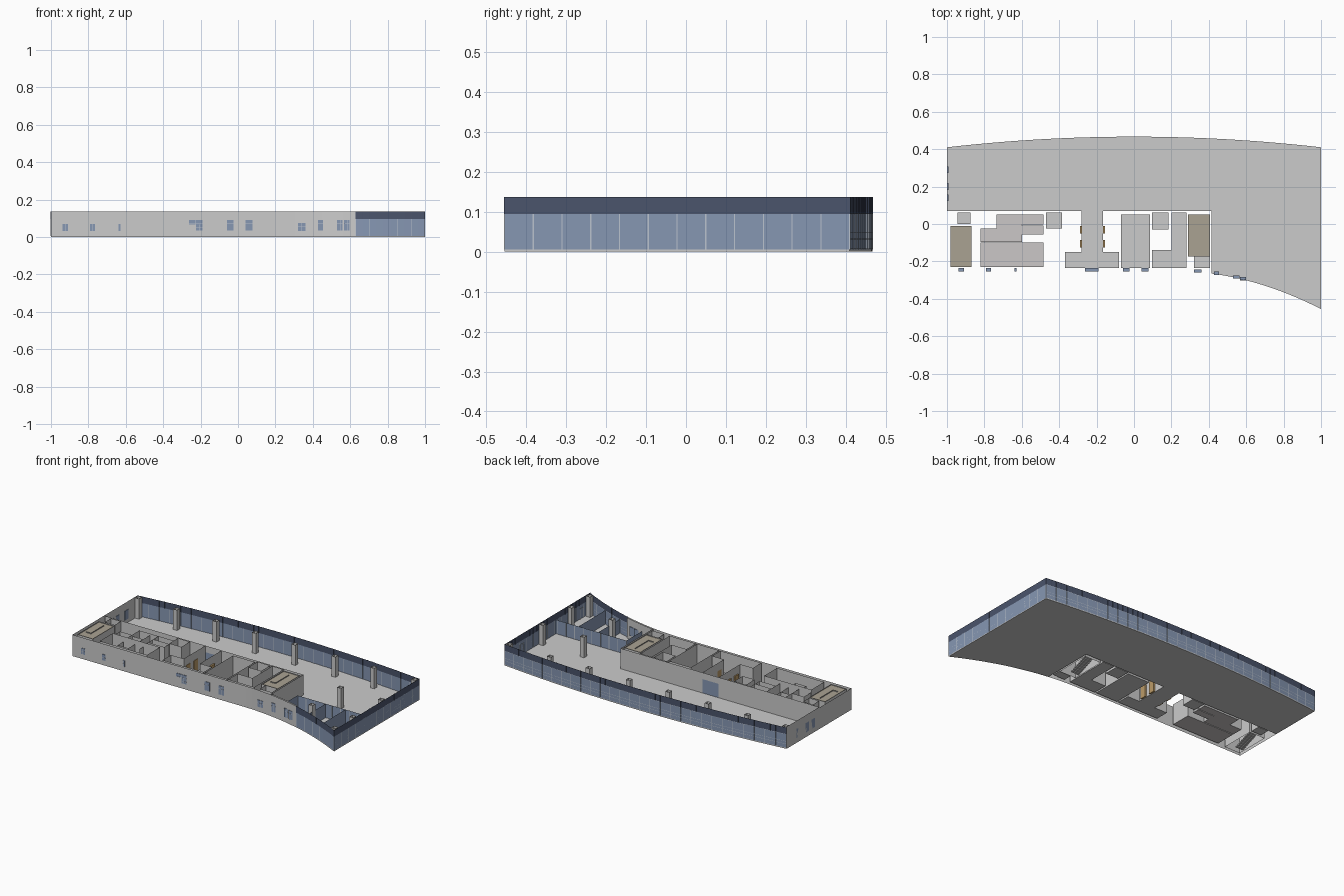
import bpy, bmesh

if "Cube" in bpy.data.objects:
    bpy.data.objects.remove(bpy.data.objects["Cube"])

TOP, SILL, BAND = 0.137, 0.006, 0.095


def material(name, rgb):
    m = bpy.data.materials.new(name)
    m.diffuse_color = (*rgb, 1)
    m.use_nodes = True
    m.node_tree.nodes["Principled BSDF"].inputs["Base Color"].default_value = m.diffuse_color
    return m


GLASS = material("light_glass", (0.24, 0.31, 0.45))
DARK = material("dark_glass", (0.07, 0.09, 0.15))
FRAME = material("pale_frame", (0.50, 0.55, 0.62))
TILE = material("pale_tile", (0.60, 0.57, 0.57))
BEIGE = material("beige_landing", (0.40, 0.36, 0.29))
WOOD = material("wood", (0.50, 0.33, 0.14))


def back(x):
    return 0.41 + 0.057 * (1 - x * x)


def front(x):
    return -0.25 - 0.32 * max(0, x - 0.2) ** 2


def span(a, b, n):
    return [a + (b - a) * i / n for i in range(n + 1)]


def make(name, build, mat=None):
    bm = bmesh.new()
    build(bm)
    me = bpy.data.meshes.new(name)
    bm.to_mesh(me)
    bm.free()
    ob = bpy.data.objects.new(name, me)
    bpy.context.collection.objects.link(ob)
    if mat:
        me.materials.append(mat)
    return ob


def sheet(bm, pts, z0, z1, closed=False):
    """Upright wall surface along a path."""
    lo = [bm.verts.new((x, y, z0)) for x, y in pts]
    hi = [bm.verts.new((x, y, z1)) for x, y in pts]
    n = len(pts)
    for i in range(n if closed else n - 1):
        j = (i + 1) % n
        bm.faces.new((lo[i], lo[j], hi[j], hi[i]))


def plate(bm, pts, z):
    bm.faces.new([bm.verts.new((x, y, z)) for x, y in pts])


def box(bm, x0, x1, y0, y1, z0, z1):
    pts = [(x0, y0), (x1, y0), (x1, y1), (x0, y1)]
    sheet(bm, pts, z0, z1, True)
    plate(bm, pts, z1)
    plate(bm, pts[::-1], z0)
    bmesh.ops.remove_doubles(bm, verts=bm.verts, dist=1e-6)


def rect(x0, x1, y0, y1):
    return [(x0, y0), (x1, y0), (x1, y1), (x0, y1)]


# Main floor slab
back_arc = [(x, back(x)) for x in span(-1, 1, 56)]
right_side = [(1, y) for y in span(back(1), front(1), 24)]
front_glass = [(x, front(x)) for x in span(1, 0.63, 10)]
front_curve = [(x, front(x)) for x in span(0.63, 0.2, 12)]
hall = back_arc + right_side[1:] + front_glass[1:] + \
    [p for p in front_curve[1:] if p[0] > 0.415] + [(0.415, front(0.415)), (0.415, 0.07), (-1, 0.07)]


def slab(bm):
    plate(bm, hall, SILL)
    plate(bm, hall[::-1], 0.001)
    sheet(bm, hall, 0.001, SILL, True)


make("floor_slab", slab)

# Solid outer wall and the inner wall of the hall
make("outer_wall", lambda bm: sheet(
    bm, front_curve + [(-1, -0.25), (-1, 0.41)], 0, TOP))
make("curved_inner_wall", lambda bm: sheet(
    bm, [(x, front(x) + 0.01) for x in span(0.63, 0.415, 6)], SILL, TOP))


def hall_wall(bm):
    sheet(bm, [(0.415, front(0.415)), (0.415, 0.07), (-0.165, 0.07)], SILL, TOP)
    sheet(bm, [(-0.28, 0.07), (-0.995, 0.07), (-0.995, 0.40)], SILL, TOP)
    sheet(bm, [(-0.28, 0.07), (-0.165, 0.07)], BAND, TOP)


make("hall_wall", hall_wall)
make("hall_glass_door", lambda bm: sheet(bm, [(-0.28, 0.07), (-0.165, 0.07)], SILL, BAND), GLASS)

# Glazed facade: light lower band, dark upper band
facade = back_arc + right_side[1:] + front_glass[1:]
make("facade_lower_glass", lambda bm: sheet(bm, facade, SILL, BAND), GLASS)
make("facade_upper_glass", lambda bm: sheet(bm, facade, BAND, TOP), DARK)


def mullions(z0, z1, step):
    def build(bm):
        for x, y in facade[::step]:
            x = min(x, 0.999)
            sheet(bm, rect(x - 0.0012, x + 0.0012, y - 0.0015, y + 0.0015), z0, z1, True)
    return build


make("lower_mullions", mullions(SILL, BAND, 2), FRAME)
make("upper_mullions", mullions(BAND, TOP, 1), DARK)


def rails(bm):
    out = [(min(x * 1.001, 1), y + (0.001 if y > 0.4 else 0)) for x, y in facade]
    for z in (0.0075, 0.032, 0.049, BAND):
        sheet(bm, out, z - 0.001, z + 0.001)
    for y in (-0.37, 0.235):
        for dy in (-0.018, 0.018):
            box(bm, 0.998, 1, y + dy - 0.001, y + dy + 0.001, SILL, 0.073)
        box(bm, 0.998, 1, y - 0.018, y + 0.018, 0.071, 0.073)


make("facade_rails", rails, FRAME)

# Hollow columns
spots = [(x, 0.39) for x in (-0.98, -0.71, -0.43, -0.15, 0.13, 0.415, 0.69, 0.98)]
spots += [(x, y) for x in (0.69, 0.98) for y in (0.055, -0.235)] + [(0.98, -0.42)]


def columns(bm):
    for x, y in spots:
        sheet(bm, rect(x - 0.014, x + 0.014, y - 0.014, y + 0.014), SILL, TOP, True)


make("columns", columns)

# Glazed offices in the right corner


def offices(bm):
    sheet(bm, [(0.5, front(0.5)), (0.5, -0.11), (1, -0.11)], SILL, BAND)
    for x in (0.7, 0.84):
        sheet(bm, [(x, front(x)), (x, -0.11)], SILL, BAND)


def office_posts(bm):
    for x in span(0.5, 0.99, 8):
        sheet(bm, rect(x - 0.002, x + 0.002, -0.112, -0.108), SILL, BAND, True)


make("office_partitions", offices, GLASS)
make("office_posts", office_posts, FRAME)

# Service rooms: open-topped shells with floors
rooms = {
    "lobby_left": rect(-0.945, -0.875, 0, 0.062),
    "closet_left": rect(-0.47, -0.385, -0.025, 0.062),
    "entrance_hall": [(-0.28, 0.07), (-0.28, -0.15), (-0.37, -0.15), (-0.37, -0.235),
                      (-0.08, -0.235), (-0.08, -0.15), (-0.165, -0.15), (-0.165, 0.07)],
    "middle_room": rect(-0.07, 0.085, -0.235, 0.05),
    "closet_right": rect(0.095, 0.185, -0.03, 0.062),
    "bent_room": [(0.2, 0.062), (0.2, -0.14), (0.095, -0.14), (0.095, -0.235),
                  (0.28, -0.235), (0.28, 0.062)],
    "lobby_right": rect(0.32, 0.405, -0.235, -0.175),
}
for name, pts in rooms.items():
    def shell(bm):
        plate(bm, pts, 0.004)
        if name == "entrance_hall":
            sheet(bm, pts, 0.004, TOP)
        else:
            sheet(bm, pts, 0.004, TOP, True)
    make(name, shell)

# Washrooms: tiled floors with partitions
wash = [rect(-0.82, -0.485, -0.23, -0.10), rect(-0.735, -0.60, -0.095, 0.05),
        rect(-0.82, -0.735, -0.095, -0.025), rect(-0.60, -0.485, -0.055, -0.008),
        rect(-0.60, -0.485, -0.003, 0.05)]


def wash_floor(bm):
    for pts in wash:
        plate(bm, pts, 0.005)


def wash_walls(bm):
    for pts in wash:
        sheet(bm, pts, 0.005, TOP if pts is wash[0] else 0.12, True)
    sheet(bm, [(-0.66, 0.05), (-0.66, -0.17), (-0.735, -0.17), (-0.735, -0.11)], 0.005, 0.11)
    sheet(bm, [(-0.60, -0.10), (-0.60, -0.14)], 0.005, 0.11)
    sheet(bm, [(-0.735, -0.02), (-0.66, -0.02)], 0.005, 0.11)


make("washroom_floor", wash_floor, TILE)
make("washroom_walls", wash_walls)

# Stair shafts: shell, beige top landing, steps below
for side, (x0, x1, y0, y1) in {"left": (-0.98, -0.87, -0.23, -0.01),
                               "right": (0.29, 0.405, -0.175, 0.05)}.items():
    make(f"stair_shaft_{side}", lambda bm: sheet(bm, rect(x0, x1, y0, y1), 0, TOP, True))
    make(f"stair_landing_{side}", lambda bm: plate(bm, rect(x0, x1, y0, y1), 0.131), BEIGE)
    xm = (x0 + x1) / 2

    def rail(bm):
        sheet(bm, [(x0 + 0.02, y0 + 0.06), (xm, y0 + 0.06), (xm, y1 - 0.03)], 0.131, TOP)

    def steps(bm):
        n, d = 10, (y1 - y0 - 0.06) / 10
        for i in range(n):
            y, z = y0 + 0.03 + i * d, 0.005 + i * 0.0065
            box(bm, x0 + 0.004, xm, y, y + d, z, z + 0.007)
            box(bm, xm, x1 - 0.004, y, y + d, 0.122 - i * 0.0058, 0.129 - i * 0.0058)
    make(f"stair_rail_{side}", rail)
    make(f"stair_steps_{side}", steps)

# Wooden doors beside the entrance hall


def doors(bm):
    for x in (-0.288, -0.165):
        for y in (-0.03, -0.105):
            box(bm, x, x + 0.01, y - 0.02, y + 0.02, 0.006, 0.085)


make("wooden_doors", doors, WOOD)

# Windows: (x start, x end, bottom, top) along the front, pale frame inside
windows = [(-0.937, -0.91, 0.032, 0.07), (-0.79, -0.765, 0.032, 0.07), (-0.64, -0.627, 0.032, 0.07),
           (-0.262, -0.19, 0.068, 0.09), (-0.225, -0.19, 0.034, 0.068), (-0.06, -0.025, 0.034, 0.09),
           (0.04, 0.077, 0.034, 0.09), (0.32, 0.36, 0.032, 0.076), (0.427, 0.455, 0.034, 0.09),
           (0.53, 0.563, 0.034, 0.09), (0.567, 0.6, 0.034, 0.09)]


def panes(bm):
    for x0, x1, z0, z1 in windows:
        y = front((x0 + x1) / 2)
        box(bm, x0, x1, y - 0.003, y + 0.014, z0, z1)
    for y in (0.14, 0.20, 0.29):
        box(bm, -1, -0.993, y - 0.018, y + 0.018, 0.03, 0.09)


def bars(bm):
    for x0, x1, z0, z1 in windows:
        y, xm = front((x0 + x1) / 2) - 0.004, (x0 + x1) / 2
        box(bm, xm - 0.001, xm + 0.001, y, y + 0.002, z0, z1)
        box(bm, x0, x1, y, y + 0.002, z1 - 0.02, z1 - 0.018)


make("window_panes", panes, GLASS)
make("window_bars", bars, FRAME)
